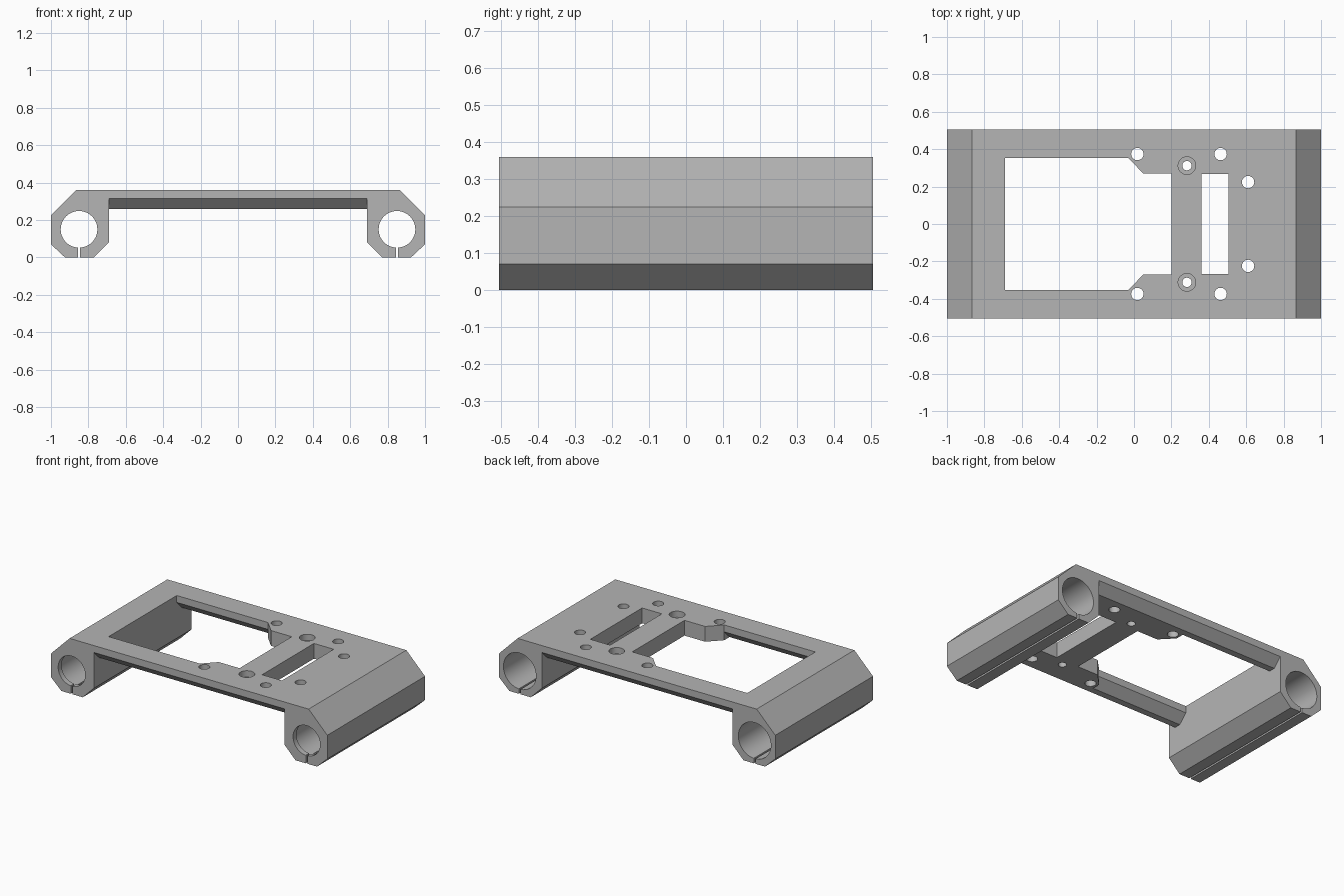
import bpy, bmesh, math
from mathutils import Vector

cube = bpy.data.objects.get("Cube")
if cube:
    bpy.data.objects.remove(cube, do_unlink=True)

TOP, UNDER, HALF = 0.36, 0.26, 0.505

grey = bpy.data.materials.new("plain grey")
grey.use_nodes = True
colour = (0.46, 0.46, 0.46, 1)
grey.diffuse_color = colour
grey.node_tree.nodes["Principled BSDF"].inputs["Base Color"].default_value = colour


def prism(name, points, place, low, high):
    """Extrude a 2D profile; place(a, b, t) maps it into space."""
    bm = bmesh.new()
    ends = [[bm.verts.new(place(a, b, t)) for a, b in points] for t in (low, high)]
    bm.faces.new(ends[0])
    bm.faces.new(ends[1])
    n = len(points)
    for i in range(n):
        j = (i + 1) % n
        bm.faces.new((ends[0][i], ends[0][j], ends[1][j], ends[1][i]))
    bmesh.ops.recalc_face_normals(bm, faces=bm.faces)
    mesh = bpy.data.meshes.new(name)
    bm.to_mesh(mesh)
    bm.free()
    obj = bpy.data.objects.new(name, mesh)
    bpy.context.collection.objects.link(obj)
    obj.data.materials.append(grey)
    return obj


def along_x(a, b, t): return Vector((t, a, b))
def along_y(a, b, t): return Vector((a, t, b))
def along_z(a, b, t): return Vector((a, b, t))


def circle(x, y, r, n=32):
    return [(x + r * math.cos(math.tau * i / n), y + r * math.sin(math.tau * i / n))
            for i in range(n)]


def rect(x0, x1, y0, y1):
    return [(x0, y0), (x1, y0), (x1, y1), (x0, y1)]


def mirrored(half):
    return half + [(-x, y) for x, y in reversed(half)]


# Carriage body: bridge and two clamp legs in one profile
right_half = [(0.865, TOP), (1, 0.225), (1, 0.07), (0.925, 0), (0.77, 0),
              (0.69, 0.08), (0.69, UNDER)]
body = prism("carriage_body", mirrored(right_half), along_y, -HALF, HALF)
cutters = []


def cut(name, points, place, low, high):
    cutters.append(prism(name, points, place, low, high))


# Rod bores with a narrow front lip, and the clamp slits below them
for s in (-1, 1):
    cut("rod_lip_cutter", circle(s * 0.85, 0.15, 0.098, 48), along_y, -0.6, 0)
    cut("rod_bore_cutter", circle(s * 0.85, 0.15, 0.118, 48), along_y, -0.47, 0.6)
    cut("clamp_slit_cutter", rect(s * 0.85 - 0.006, s * 0.85 + 0.006, -0.1, 0.1),
        along_y, -0.6, 0.6)

# Large notched window and narrow slot
window = [(0.2, 0.27), (0.05, 0.27), (-0.03, 0.352), (-0.69, 0.352)]
cut("window_cutter", window + [(x, -y) for x, y in reversed(window)], along_z, 0.2, 0.5)
cut("slot_cutter", rect(0.362, 0.505, -0.268, 0.268), along_z, 0.2, 0.5)

# Bevels under the rails, and screw holes
for s in (-1, 1):
    outer = [(s * 0.51, 0.2), (s * 0.51, 0.32), (s * 0.39, 0.2)]
    cut("outer_bevel_cutter", outer, along_x, -0.69, 0.69)
    inner = [(s * 0.347, 0.2), (s * 0.347, 0.32), (s * 0.467, 0.2)]
    cut("inner_bevel_cutter", inner, along_x, -0.69, -0.03)
    for x, y in ((0.018, 0.374), (0.463, 0.374), (0.61, 0.224)):
        cut("screw_hole_cutter", circle(x, s * y, 0.033), along_z, 0.2, 0.5)
    cut("small_hole_cutter", circle(0.283, s * 0.312, 0.025), along_z, 0.2, 0.5)
    cut("counterbore_cutter", circle(0.283, s * 0.312, 0.047), along_z, 0.32, 0.5)

bpy.context.view_layer.objects.active = body
for c in cutters:
    mod = body.modifiers.new(c.name, "BOOLEAN")
    mod.operation = "DIFFERENCE"
    mod.solver = "EXACT"
    mod.object = c
    bpy.ops.object.modifier_apply(modifier=mod.name)
for c in cutters:
    bpy.data.objects.remove(c, do_unlink=True)

# Smooth bores, sharp edges
bpy.ops.object.select_all(action="DESELECT")
body.select_set(True)
bpy.ops.object.shade_smooth_by_angle(angle=math.radians(30))
